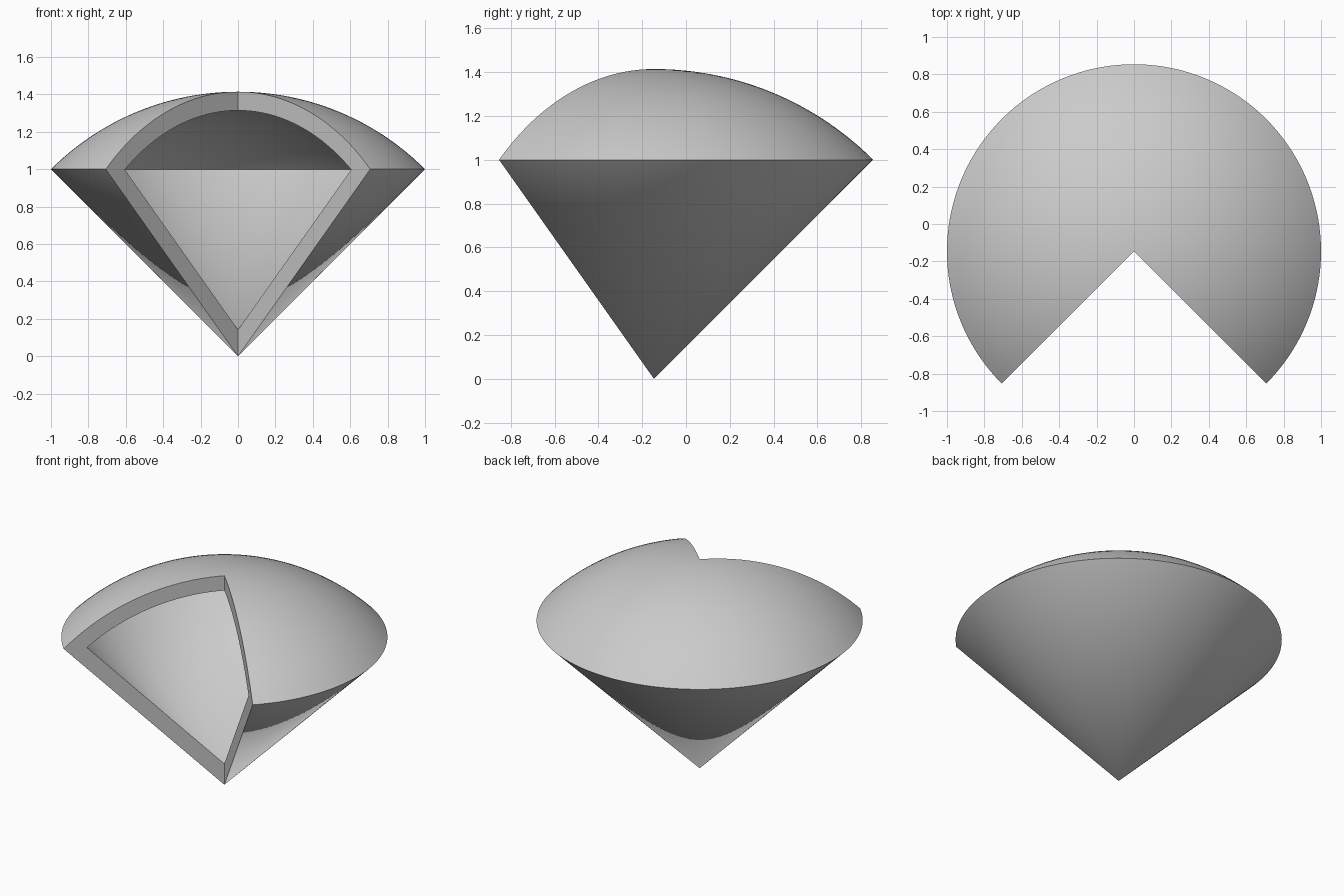
import bpy, bmesh
from math import sin, cos, radians, sqrt, asin

cube = bpy.data.objects.get("Cube")
if cube:
    bpy.data.objects.remove(cube, do_unlink=True)

AXIS_Y = -0.146        # the cone axis sits forward of the centre
OUTER_R = sqrt(2)      # dome radius, centred on the cone tip
WALL = 0.1
INNER_R = OUTER_R - WALL
INNER_TIP = WALL * sqrt(2)
ARC_STEPS = 24
SEGMENTS = 108


def dome_arc(radius, rim_r):
    """Dome profile from the rim up to the axis, as (r, z) points."""
    rim = asin(rim_r / radius)
    angles = [rim * (1 - i / ARC_STEPS) for i in range(ARC_STEPS)]
    return [(radius * sin(a), radius * cos(a)) for a in angles] + [(0, radius)]


# Wall profile: outer cone and dome, then back down the inner dome and cone
inner_rim = (-INNER_TIP + sqrt(2 * INNER_R ** 2 - INNER_TIP ** 2)) / 2
profile = ([(0, 0)] + dome_arc(OUTER_R, 1)
           + dome_arc(INNER_R, inner_rim)[::-1] + [(0, INNER_TIP)])

# Sweep the profile three quarters of a turn, leaving the front open
bm = bmesh.new()
rings = []
for i in range(SEGMENTS + 1):
    a = radians(-45 + 270 * i / SEGMENTS)
    rings.append([bm.verts.new((r * cos(a), AXIS_Y + r * sin(a), z))
                  for r, z in profile])
for a, b in zip(rings, rings[1:]):
    for j in range(len(profile) - 1):
        if profile[j][0] or profile[j + 1][0]:
            bm.faces.new((a[j], b[j], b[j + 1], a[j + 1]))

# Flat cut faces at both ends of the sweep
bm.faces.new(rings[0])
bm.faces.new(rings[-1][::-1])
bmesh.ops.remove_doubles(bm, verts=bm.verts[:], dist=1e-5)
bmesh.ops.recalc_face_normals(bm, faces=bm.faces[:])

mesh = bpy.data.meshes.new("domed_cone_shell")
bm.to_mesh(mesh)
bm.free()
shell = bpy.data.objects.new("domed_cone_shell", mesh)
bpy.context.collection.objects.link(shell)

# Plain grey material
grey = bpy.data.materials.new("light_grey")
grey.use_nodes = True
colour = (0.6, 0.6, 0.6, 1)
grey.diffuse_color = colour
grey.node_tree.nodes["Principled BSDF"].inputs["Base Color"].default_value = colour
mesh.materials.append(grey)

# Smooth curved walls, sharp rims and cut edges
bpy.ops.object.select_all(action="DESELECT")
shell.select_set(True)
bpy.context.view_layer.objects.active = shell
bpy.ops.object.shade_smooth_by_angle(angle=radians(30))
